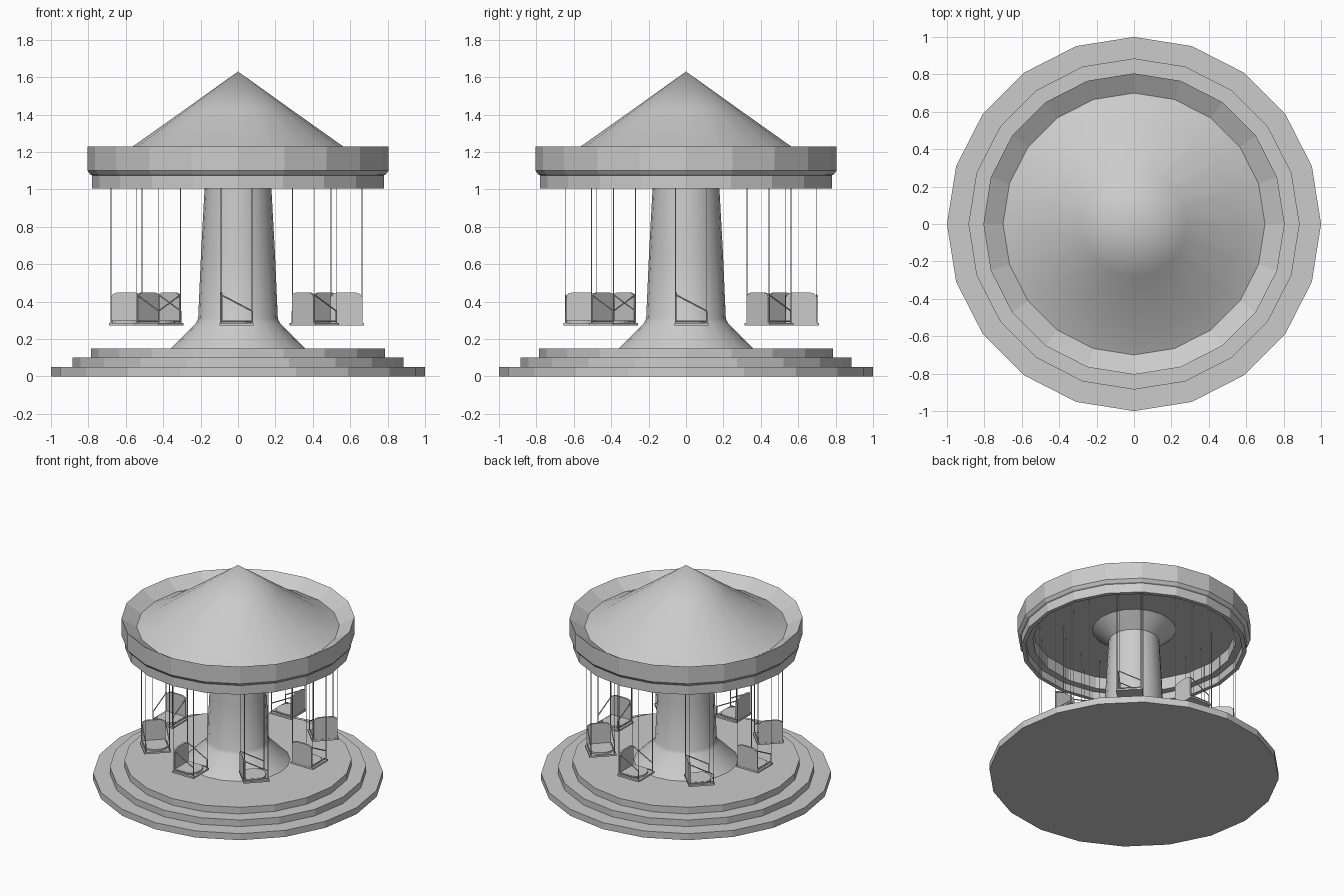
import bpy, bmesh, math
from mathutils import Matrix, Vector

if "Cube" in bpy.data.objects:
    bpy.data.objects.remove(bpy.data.objects["Cube"])

SIDES = 20


def finish(bm, name, smooth=False):
    bmesh.ops.remove_doubles(bm, verts=bm.verts, dist=1e-5)
    bmesh.ops.recalc_face_normals(bm, faces=bm.faces)
    me = bpy.data.meshes.new(name)
    bm.to_mesh(me)
    bm.free()
    ob = bpy.data.objects.new(name, me)
    bpy.context.collection.objects.link(ob)
    if smooth:
        bpy.ops.object.select_all(action='DESELECT')
        ob.select_set(True)
        bpy.context.view_layer.objects.active = ob
        bpy.ops.object.shade_smooth_by_angle(angle=math.radians(40))
    return ob


def lathe(name, profile, smooth=False):
    bm = bmesh.new()
    verts = [bm.verts.new((r, 0, z)) for r, z in profile]
    edges = [bm.edges.new(p) for p in zip(verts, verts[1:])]
    bmesh.ops.spin(bm, geom=verts + edges, cent=(0, 0, 0), axis=(0, 0, 1),
                   angle=2 * math.pi, steps=SIDES, use_merge=True)
    return finish(bm, name, smooth)


def box(bm, lo, hi):
    lo, hi = Vector(lo), Vector(hi)
    m = Matrix.Translation((lo + hi) / 2) @ Matrix.Diagonal((*(hi - lo), 1))
    bmesh.ops.create_cube(bm, size=1, matrix=m)


def rod(bm, a, b, r=0.0025):
    a, b = Vector(a), Vector(b)
    q = (b - a).to_track_quat('Z', 'Y').to_matrix().to_4x4()
    bmesh.ops.create_cone(bm, cap_ends=True, segments=6, radius1=r, radius2=r,
                          depth=(b - a).length, matrix=Matrix.Translation((a + b) / 2) @ q)


def slab(bm, outline, offset):
    face = bm.faces.new([bm.verts.new(p) for p in outline])
    ext = bmesh.ops.extrude_face_region(bm, geom=[face], use_keep_orig=True)
    bmesh.ops.translate(bm, vec=offset,
                        verts=[g for g in ext['geom'] if isinstance(g, bmesh.types.BMVert)])


# Stepped platform
lathe("platform", [(0, 0), (1, 0), (1, .05), (.885, .05), (.885, .10),
                   (.785, .10), (.785, .15), (0, .15)])

# Central column with flared foot and head
lathe("column", [(.36, .15), (.225, .285), (.213, .31), (.198, .65), (.176, 1.055),
                 (.288, 1.15)], smooth=True)

# Canopy rim with hollow underside
lathe("canopy_rim", [(0, 1.15), (.70, 1.15), (.70, 1.06), (.75, 1.06), (.75, 1.005),
                     (.78, 1.005), (.78, 1.075), (.79, 1.08), (.805, 1.10),
                     (.805, 1.23), (.70, 1.165)])

# Conical roof
lathe("canopy_roof", [(.70, 1.165), (.565, 1.228), (.28, 1.43), (0, 1.63)], smooth=True)

# Hanging seats: local x is radial, local y is the riding direction
H = .083
for i in range(8):
    place = Matrix.Translation((-.008, .028, 0)) @ Matrix.Rotation(i * math.pi / 4, 4, 'Z') \
        @ Matrix.Translation((.588, 0, 0))

    # Footplate, cushion with rounded front, and rounded backrest
    bm = bmesh.new()
    box(bm, (-.094, -.09, .272), (.094, .092, .285))
    arc = [math.pi * k / 8 for k in range(9)]
    slab(bm, [(-.078, -.08, .285), (.078, -.08, .285)]
         + [(.078 * math.cos(t), .03 + .05 * math.sin(t), .285) for t in arc],
         (0, 0, .013))
    slab(bm, [(-.082, -.088, .285), (.082, -.088, .285), (.082, -.088, .425),
              (.07, -.088, .442), (.045, -.088, .45), (-.045, -.088, .45),
              (-.07, -.088, .442), (-.082, -.088, .425)], (0, .013, 0))
    finish(bm, f"seat_{i + 1}").matrix_world = place

    # Suspension rods, sloping arm rails and front bar
    bm = bmesh.new()
    for s in (-1, 1):
        for y in (-H, H):
            rod(bm, (s * H, y, .28), (s * H, y, 1.15))
        rod(bm, (s * H, -H, .437), (s * H, H, .35), .004)
        rod(bm, (s * H, H, .28), (s * H, H, .35), .004)
        rod(bm, (s * H, -H, .295), (s * H, H, .295), .004)
    finish(bm, f"seat_rods_{i + 1}").matrix_world = place
